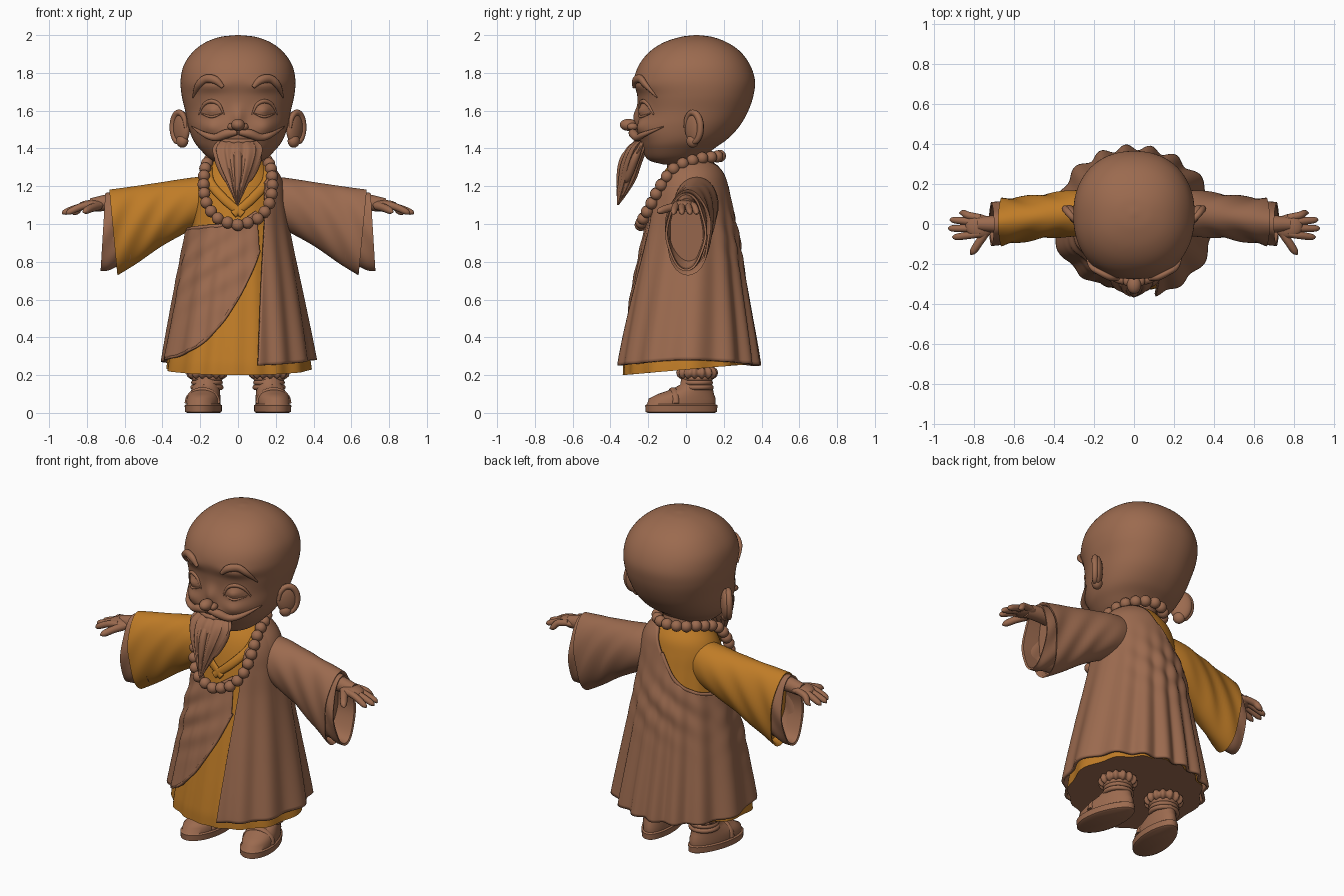
import bpy, bmesh
from math import sin, cos, pi, exp, asin, radians
from mathutils import Vector, Matrix

if "Cube" in bpy.data.objects:
    bpy.data.objects.remove(bpy.data.objects["Cube"])


def material(name, color):
    m = bpy.data.materials.new(name)
    m.use_nodes = True
    m.diffuse_color = color
    node = next(n for n in m.node_tree.nodes if n.type == 'BSDF_PRINCIPLED')
    node.inputs["Base Color"].default_value = color
    node.inputs["Roughness"].default_value = 0.7
    return m


BROWN = material("warm brown", (0.33, 0.145, 0.078, 1))
GOLD = material("saffron gold", (0.52, 0.2, 0.02, 1))


# --- helpers ---
def sample(keys, t):
    """Smooth interpolation through keys (t, values...)."""
    last = len(keys) - 1
    t = min(max(t, keys[0][0]), keys[last][0])
    i = next(k for k in range(last) if t <= keys[k + 1][0])

    def slope(j, c):
        a, b = keys[max(j - 1, 0)], keys[min(j + 1, last)]
        return (b[c] - a[c]) / (b[0] - a[0])
    a, b = keys[i], keys[i + 1]
    h = b[0] - a[0]
    s = (t - a[0]) / h
    ease = s * s * (3 - 2 * s)
    return [a[c] + (b[c] - a[c]) * ease + h * s * (1 - s) * ((1 - s) * slope(i, c) - s * slope(i + 1, c))
            for c in range(1, len(a))]


def resample(points, count):
    keys = [(i, *p) for i, p in enumerate(points)]
    return [sample(keys, (len(points) - 1) * k / (count - 1)) for k in range(count)]


def skin(name, rings, mat, closed=True, caps=True, sharp=60):
    n = len(rings[0])
    verts = [v for ring in rings for v in ring]
    faces = [(r * n + i, r * n + (i + 1) % n, (r + 1) * n + (i + 1) % n, (r + 1) * n + i)
             for r in range(len(rings) - 1) for i in range(n if closed else n - 1)]
    if closed and caps:
        faces += [tuple(range(n)), tuple(range(len(verts) - n, len(verts)))]
    me = bpy.data.meshes.new(name)
    me.from_pydata(verts, [], faces)
    bm = bmesh.new()
    bm.from_mesh(me)
    bmesh.ops.recalc_face_normals(bm, faces=bm.faces)
    bm.to_mesh(me)
    bm.free()
    me.shade_smooth()
    me.set_sharp_from_angle(angle=radians(sharp))
    me.materials.append(mat)
    ob = bpy.data.objects.new(name, me)
    bpy.context.collection.objects.link(ob)
    return ob


def tube(name, points, radii, mat=BROWN, flat=1.0, sides=12, count=20):
    pts = [Vector(p) for p in resample(points, count)]
    rad = [r[0] for r in resample([(r,) for r in radii], count)]
    rings = []
    for i, p in enumerate(pts):
        d = (pts[min(i + 1, count - 1)] - pts[max(i - 1, 0)]).normalized()
        u = d.cross(Vector((0, 1, 0.01))).normalized()
        v = d.cross(u)
        rings.append([p + rad[i] * (u * cos(a) + v * sin(a) * flat)
                      for a in (2 * pi * k / sides for k in range(sides))])
    return skin(name, rings, mat)


def ball(name, loc, scale, mat=BROWN, rot=0.0):
    rings = [[Vector((sin(a) * cos(b) * scale[0], sin(a) * sin(b) * scale[1], cos(a) * scale[2]))
              for b in (2 * pi * k / 24 for k in range(24))]
             for a in (0.02 + (pi - 0.04) * k / 14 for k in range(15))]
    ob = skin(name, rings, mat)
    ob.matrix_world = Matrix.Translation(loc) @ Matrix.Rotation(rot, 4, 'Z')
    return ob


# --- head: height, half width, front, back ---
HEAD = [(1.315, .05, -.12, -.02), (1.34, .14, -.2, .07), (1.4, .205, -.235, .15), (1.45, .24, -.25, .22),
        (1.52, .264, -.258, .285), (1.6, .28, -.252, .33), (1.68, .298, -.258, .357), (1.76, .304, -.275, .365),
        (1.84, .287, -.25, .34), (1.91, .24, -.195, .29), (1.96, .175, -.12, .22), (1.99, .095, -.03, .14),
        (2.0, .01, .045, .065)]
# raised areas: x, z, spread x, spread z, height
BUMPS = [(.15, 1.51, .06, .05, .03), (.14, 1.6, .038, .028, .028), (.15, 1.73, .08, .03, .014),
         (0, 1.57, .03, .05, .025), (0, 1.46, .09, .04, .018)]


def bump(x, z):
    return sum(h * exp(-((abs(x) - bx) / sx) ** 2 - ((z - bz) / sz) ** 2) for bx, bz, sx, sz, h in BUMPS)


def face(x, z, out=0.0):
    w, f, b = sample(HEAD, z)
    y = (f + b) / 2 - (b - f) / 2 * max(0, 1 - abs(x / w) ** 2.2) ** (1 / 2.2)
    return Vector((x, y - bump(x, z) - out, z))


def power(v):
    return (1 if v > 0 else -1) * abs(v) ** (2 / 2.2)


rings = []
for z, w, f, b in resample(HEAD, 80):
    ring = []
    for k in range(112):
        a = 2 * pi * k / 112
        x, c = w * power(sin(a)), power(cos(a))
        ring.append(Vector((x, (f + b) / 2 - (b - f) / 2 * c - (bump(x, z) * min(1, 3 * c) if c > 0 else 0), z)))
    rings.append(ring)
skin("head", rings, BROWN)
tube("neck", [(0, .03, 1.2), (0, .02, 1.3), (0, 0, 1.42)], [.15, .12, .12], sides=32)

# nose and lower lip
ball("nose_tip", (0, -.305, 1.525), (.036, .045, .032))
tube("lower_lip", [face(x, 1.435 + 1.2 * x * x, .004) for x in (-.1, -.05, 0, .05, .1)], [.004, .012, .016, .012, .004])

# --- paired face parts ---
for side, label in ((1, "left"), (-1, "right")):
    def on_face(pairs, out):
        return [face(side * x, z, out) for x, z in pairs]
    ball(label + "_nostril", (side * .034, -.283, 1.515), (.022, .028, .02))
    tube(label + "_eyebrow", on_face([(.08, 1.725), (.12, 1.762), (.17, 1.768), (.21, 1.735), (.24, 1.67)], .008),
         [.01, .021, .022, .018, .004], flat=.8)
    tube(label + "_upper_eyelid", on_face([(.075, 1.58), (.1, 1.632), (.14, 1.65), (.18, 1.632), (.208, 1.58)], 0),
         [.004, .009, .011, .009, .004])
    tube(label + "_lash_line", on_face([(.085, 1.585), (.14, 1.568), (.195, 1.585)], .002), [.003, .007, .003])
    tube(label + "_moustache", on_face([(.005, 1.485), (.06, 1.478), (.12, 1.458), (.18, 1.475), (.245, 1.515)], .018),
         [.014, .024, .02, .014, .003])
    # ear: lobe-shaped disc with a raised rim
    spin = -side * .7
    ear = Matrix.Translation((side * .3, .045, 1.51)) @ Matrix.Rotation(spin, 4, 'Z')
    ball(label + "_ear", ear.translation, (.03, .062, .09), rot=spin)
    ball(label + "_ear_lobe", (side * .295, .035, 1.44), (.03, .035, .036), rot=spin)
    arc = [radians(d) for d in range(-100, 181, 40)]
    tube(label + "_ear_rim", [ear @ Vector((side * .014, .053 * cos(a), .08 * sin(a))) for a in arc],
         [.01, .015, .017, .018, .018, .016, .013, .008], count=32)

# --- beard: height, half width, centre y, half depth ---
rings = [[Vector((w * sin(a) * (1 + .08 * sin(11 * a)) - .01 * (1.4 - z), y - d * cos(a) * (1 + .14 * cos(13 * a)), z))
          for a in (2 * pi * k / 80 for k in range(80))]
         for z, w, y, d in resample([(1.45, .09, -.225, .03), (1.4, .125, -.26, .05), (1.32, .105, -.292, .052),
                                     (1.24, .068, -.312, .045), (1.17, .035, -.335, .028), (1.1, .004, -.36, .004)], 30)]
skin("beard", rings, BROWN)
for x in (-.11, -.075, -.035, 0, .035, .075, .11):
    dip = abs(x)
    tube("beard_lock", [(x * .9, -.265 + dip * .3, 1.43), (x * .95, -.325 + dip * .5, 1.35),
                        (x * .6, -.35 + dip * .4, 1.25), (x * .3 - .01, -.36 + dip * .3, 1.13 + dip * .7)],
         [.01, .022, .018, .002])

# --- robe body: height, half width, front, back ---
BODY = [(.18, .377, -.33, .35), (.28, .366, -.325, .343), (.6, .312, -.27, .297), (.95, .25, -.2, .243),
        (1.1, .232, -.175, .218), (1.2, .222, -.15, .2), (1.27, .19, -.12, .18), (1.34, .12, -.07, .13)]


def body(p, z, out):
    w, f, b = sample(BODY, z)
    return Vector((-(w + out) * sin(p), (f + b) / 2 - ((b - f) / 2 + out) * cos(p), z))


def pleat(p, z):
    calm = .3 + .7 * min(1, 1.5 * abs(sin(p / 2)))
    return .032 * max(0, 1.2 - z) * calm * (.5 + .5 * sin(15 * p + 3 * sin(2 * p) + 2 * z))


def swag(p, z):
    front = exp(-((p - .7) / .8) ** 2 - ((z - .8) / .2) ** 2) * (1 + sin(45 * z + 8 * p))
    back = exp(-((p - 3) / .9) ** 2 - ((z - .92) / .16) ** 2) * (1 + sin(42 * z - 8 * p))
    return .006 * (front + back)


rings = []
for r in range(70):
    z = .2 + 1.14 * r / 69
    ring = []
    for k in range(180):
        p = 2 * pi * k / 180
        lift = .03 * (1 - cos(p)) * max(0, 1 - r / 15)
        ring.append(body(p, z + lift, .6 * pleat(p, z)))
    rings.append(ring)
robe = skin("inner_robe", rings, GOLD)
robe.data.materials.append(BROWN)
for poly in robe.data.polygons:
    if poly.center.z < .3 and poly.normal.z < -.7:
        poly.material_index = 1

# --- wrapped outer robe: one sheet from the front, around the right side and back, to the left panel ---
HEM = [(-.4, .86), (-.03, .63), (.34, .44), (.71, .335), (1.3, .285), (2, .265), (3.1, .25), (4.7, .28), (5.6, .26), (6.1, .25)]
EDGE = [(-.4, 1.06), (0, 1.0), (.6, .985), (1.6, .97), (2.3, .99), (2.8, 1.06), (3.2, 1.2), (3.6, 1.31), (4.7, 1.32),
        (5.6, 1.29), (6.1, 1.22)]
columns = []
for k in range(261):
    p = -.4 + 6.48 * k / 260
    low, high = sample(HEM, p)[0], sample(EDGE, p)[0]
    column = []
    for r in range(61):
        z = low + (high - low) * r / 60
        q = p
        if p > 5:
            # keep the panel edge upright
            stop = 2 * pi - asin((.085 + .04 * min(1, z)) / sample(BODY, z)[0])
            q = 5 + (p - 5) * (stop - 5) / 1.08
        over = .012 if p > 5 else 0
        column.append(body(q, z, .016 + over * min(1, p - 5) + pleat(q, z) + swag(p, z)))
    columns.append(column)
wrap = skin("wrapped_outer_robe", columns, BROWN, closed=False)
thick = wrap.modifiers.new("cloth thickness", 'SOLIDIFY')
thick.thickness = .016
thick.offset = 0
# rolled borders of the wrap
tube("drape_border", [c[-1] for c in columns[0:150:6]], [.012] * 2, flat=.8, count=80)
tube("drape_hem", [c[0] for c in columns[0:70:5]], [.009] * 2, count=60)

# crossed collar bands
for side, stop in ((1, -.05), (-1, .06)):
    tube("collar_band", [body(-side * a, z, .012) for a, z in ((1.9, 1.33), (1.1, 1.3), (.7, 1.22), (.3, 1.13))]
         + [body(side * .1, 1.05, .01)], [.02, .024, .024, .024, .02], GOLD, flat=.5)


# --- sleeves: x, top, bottom, centre y, half depth ---
def sleeve(name, side, stations, mat, tilt, inner):
    rows = resample(stations, 30)
    x, top, low, y, w = rows[-1]
    rows.append((x - .004, top - .012, low + .012, y, w - .012))
    rows.append((x - inner, top - .03, low + .03, y, w - .02))
    rings = []
    for x, top, low, y, w in rows:
        slant = tilt * max(0, (x - .4) / .3)
        crease = .05 * min(1, max(0, x - .2) * 4)
        rings.append([Vector((side * (x + slant * sin(a)),
                              y + w * cos(a) * (1 + crease * sin(38 * x + 5 * sin(a))),
                              (top + low) / 2 + (top - low) / 2 * sin(a)))
                      for a in (2 * pi * k / 64 for k in range(64))])
    skin(name, rings, mat)


for side, label, cloth in ((1, "left", BROWN), (-1, "right", GOLD)):
    sleeve(label + "_sleeve", side, [(.1, 1.26, 1.02, .05, .1), (.25, 1.245, .965, .055, .118), (.4, 1.222, .885, .045, .112),
                                     (.55, 1.198, .79, .025, .112), (.66, 1.182, .728, .01, .12)], cloth, .025, .05)
    sleeve(label + "_cuff", side, [(.55, 1.17, .83, .02, .09), (.66, 1.168, .76, .005, .104), (.715, 1.165, .75, 0, .105)],
           BROWN, -.012, .15)
    # hand
    tube(label + "_wrist", [(side * x, 0, z) for x, z in ((.5, 1.11), (.66, 1.115), (.78, 1.1))], [.05, .046, .036], count=12)
    ball(label + "_palm", (side * .775, -.012, 1.1), (.07, .06, .027))
    for y, tip, spread in ((.03, .875, .055), (.005, .922, .02), (-.022, .93, -.022), (-.048, .91, -.065)):
        tube(label + "_finger", [(side * .77, y, 1.104), (side * .83, (y + spread) / 2, 1.092),
                                 (side * (tip - .02), spread, 1.065), (side * tip, spread, 1.052)],
             [.019, .019, .016, .004])
    tube(label + "_thumb", [(side * .74, -.035, 1.095), (side * .775, -.09, 1.085), (side * .805, -.135, 1.07),
                            (side * .82, -.152, 1.062)], [.024, .021, .018, .004])

    # --- shoe: height, centre y, half length, half width ---
    place = Matrix.Translation((side * .175, 0, 0)) @ Matrix.Rotation(side * .18, 4, 'Z')
    SHOE = [(0, -.025, .18, .08), (.006, -.025, .192, .092), (.04, -.025, .194, .094), (.046, -.025, .184, .085),
            (.075, -.02, .18, .086), (.1, 0, .15, .08), (.125, .035, .11, .072), (.15, .055, .085, .066), (.26, .06, .07, .062)]
    rings = [[place @ Vector((w * sin(a) * (1 + .13 * cos(a)), y - l * cos(a), z))
              for a in (2 * pi * k / 40 for k in range(40))] for z, y, l, w in SHOE]
    skin(label + "_shoe", rings, BROWN, sharp=50)
    tube(label + "_shoe_strap", [place @ Vector((.086 * cos(a), -.07, .05 + .075 * sin(a)))
                                 for a in (pi * k / 8 for k in range(9))], [.011] * 2, flat=1.6)
    # ankle wraps and gathered trouser cuff
    for z, r, thick, wave in ((.135, .074, .014, 0), (.16, .07, .014, 0), (.182, .07, .014, 0), (.212, .078, .027, .12)):
        rings = []
        for k in range(97):
            a = 2 * pi * k / 96
            t = thick * (1 + wave * 2 * sin(14 * a))
            rings.append([place @ Vector(((r + t * cos(b)) * cos(a), .06 + (r + t * cos(b)) * sin(a), z + t * sin(b)))
                          for b in (2 * pi * j / 10 for j in range(10))])
        skin(label + "_ankle_wrap", rings, BROWN, caps=False)

# --- bead necklace ---
half = [(0, -.24, .995), (.1, -.228, 1.025), (.162, -.188, 1.1), (.182, -.135, 1.2), (.172, -.055, 1.3),
        (.14, .07, 1.345), (.08, .15, 1.355), (0, .18, 1.36)]
path = [Vector(p) for p in resample(half + [(-x, y, z) for x, y, z in half[-2::-1]], 400)]
gap = sum((b - a).length for a, b in zip(path, path[1:])) / 28
walked = gap
for a, b in zip(path, path[1:]):
    walked += (b - a).length
    if walked >= gap:
        walked -= gap
        ball("necklace_bead", a, (.032, .032, .032))
